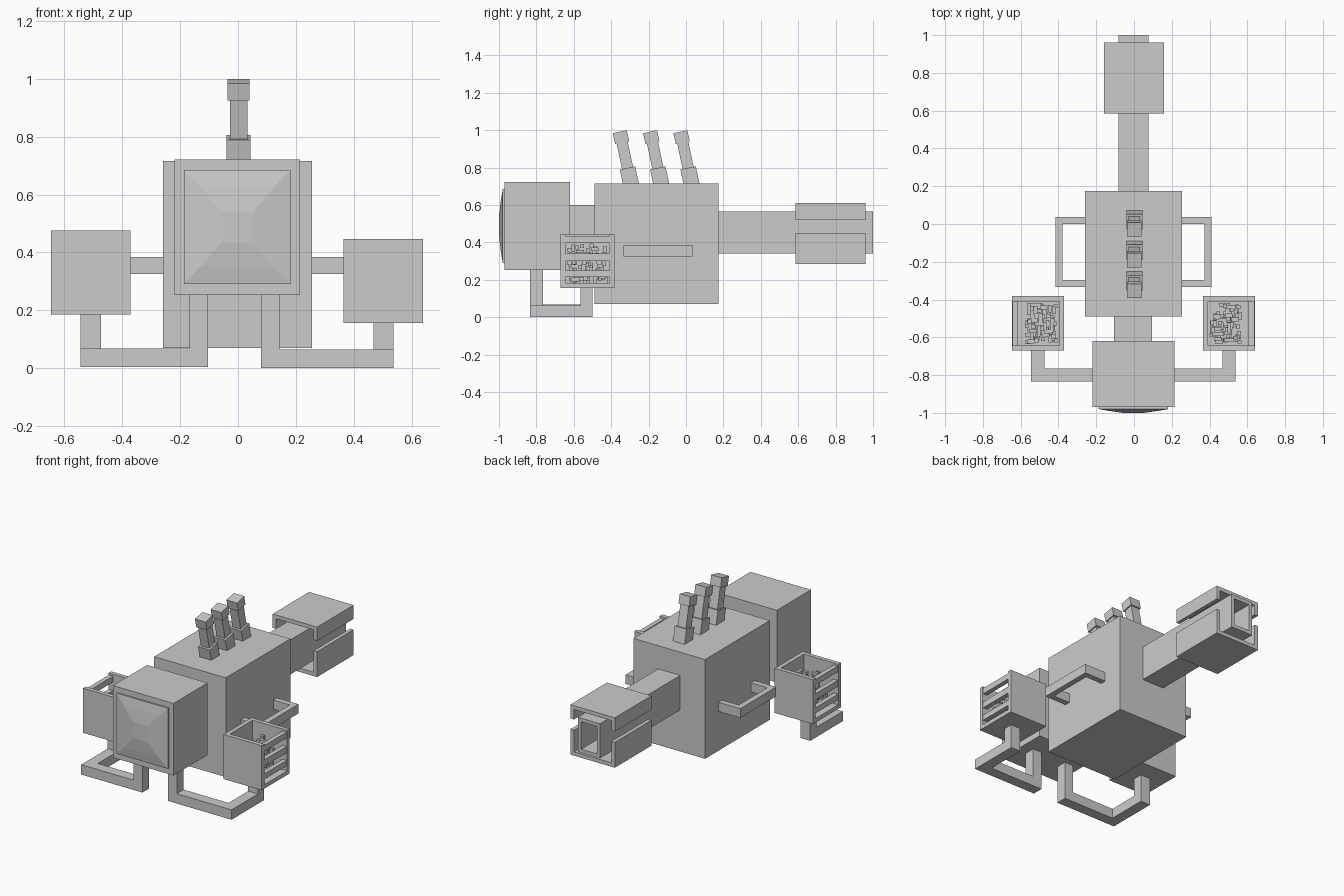
import bpy, bmesh, math, random
from mathutils import Vector, Matrix

if "Cube" in bpy.data.objects:
    bpy.data.objects.remove(bpy.data.objects["Cube"])

random.seed(4)
CX = -0.003  # symmetry plane

grey = bpy.data.materials.new("plain_grey")
grey.diffuse_color = (0.6, 0.6, 0.6, 1)
grey.use_nodes = True
grey.node_tree.nodes["Principled BSDF"].inputs["Base Color"].default_value = grey.diffuse_color


def finish(name, bm):
    bmesh.ops.recalc_face_normals(bm, faces=bm.faces)
    me = bpy.data.meshes.new(name)
    bm.to_mesh(me)
    bm.free()
    me.materials.append(grey)
    ob = bpy.data.objects.new(name, me)
    bpy.context.collection.objects.link(ob)
    return ob


def add_box(bm, x, y, z, matrix=Matrix()):
    """Box from (min, max) pairs."""
    lo, hi = Vector((x[0], y[0], z[0])), Vector((x[1], y[1], z[1]))
    m = matrix @ Matrix.Translation((lo + hi) / 2) @ Matrix.Diagonal((*(hi - lo), 1))
    return bmesh.ops.create_cube(bm, size=1, matrix=m)["verts"]


def boxes(name, items):
    bm = bmesh.new()
    for it in items:
        add_box(bm, *it)
    return finish(name, bm)


def bridge(bm, rings):
    """Join rings of vertices and cap both ends."""
    n = len(rings[0])
    for a, b in zip(rings, rings[1:]):
        for i in range(n):
            j = (i + 1) % n
            bm.faces.new((a[i], a[j], b[j], b[i]))
    bm.faces.new(rings[0])
    bm.faces.new(rings[-1])


def bent_bar(name, path, u, v):
    """Rectangular bar along a path with mitred corners."""
    pts = [Vector(p) for p in path]
    u, v = Vector(u), Vector(v)
    bm = bmesh.new()
    ring = [pts[0] + a * u + b * v for a, b in ((-1, -1), (1, -1), (1, 1), (-1, 1))]
    rings = [[bm.verts.new(c) for c in ring]]
    for i in range(1, len(pts)):
        d = (pts[i] - pts[i - 1]).normalized()
        m = d + (pts[i + 1] - pts[i]).normalized() if i + 1 < len(pts) else d
        ring = [c + d * ((pts[i] - c).dot(m) / d.dot(m)) for c in ring]
        rings.append([bm.verts.new(c) for c in ring])
    bridge(bm, rings)
    return finish(name, bm)


# Main masses
boxes("body", [((-0.26, 0.255), (-0.49, 0.175), (0.07, 0.716))])
boxes("head", [((-0.22, 0.215), (-0.97, -0.62), (0.253, 0.722))])
boxes("neck", [((-0.105, 0.095), (-0.63, -0.48), (0.38, 0.60))])

# Bulging face plate
bm = bmesh.new()
rings = []
for hx, hz, y in ((0.184, 0.197, -0.96), (0.184, 0.197, -0.98),
                  (0.127, 0.137, -0.99), (0.054, 0.054, -1.0)):
    rings.append([bm.verts.new((CX + sx * hx, y, 0.488 + sz * hz))
                  for sx, sz in ((-1, -1), (1, -1), (1, 1), (-1, 1))])
bridge(bm, rings)
finish("face_plate", bm)

# Hollow tail tube
bm = bmesh.new()
add_box(bm, (-0.081, 0.078), (0.17, 1.0), (0.34, 0.565))
end = max(bm.faces, key=lambda f: f.calc_center_median().y)
bmesh.ops.inset_region(bm, faces=[end], thickness=0.033)
ext = bmesh.ops.extrude_face_region(bm, geom=[end])
bmesh.ops.delete(bm, geom=[end], context="FACES")
bmesh.ops.translate(bm, vec=(0, -0.4, 0),
                    verts=[g for g in ext["geom"] if isinstance(g, bmesh.types.BMVert)])
finish("tail_tube", bm)

# Upper and lower channel covers around the tail
W, T = 0.16, 0.025


def channel(name, z_plate, z_lip):
    s = 1 if z_lip > z_plate else -1
    prof = [(-W, z_plate), (W, z_plate), (W, z_lip), (W - T, z_lip),
            (W - T, z_plate + s * T), (T - W, z_plate + s * T),
            (T - W, z_lip), (-W, z_lip)]
    bm = bmesh.new()
    bridge(bm, [[bm.verts.new((x, y, z)) for x, z in prof] for y in (0.585, 0.96)])
    finish(name, bm)


channel("upper_tail_cover", 0.61, 0.52)
channel("lower_tail_cover", 0.285, 0.45)

# Three tilted antennas on the back
for i in range(3):
    tilt = Matrix.Translation((0.002, -0.295 + 0.162 * i, 0.715)) @ Matrix.Rotation(math.radians(12), 4, "X")
    bm = bmesh.new()
    for h, z in ((0.042, (-0.012, 0.085)), (0.030, (0.08, 0.23)), (0.038, (0.223, 0.283))):
        add_box(bm, (-h, h), (-h, h), z, tilt)
    finish(f"antenna_{i + 1}", bm)

# Paired side parts: handle, arm and open crate
for side, s, crate_z, arm_z, inner, outer in (("left", -1, 0.186, 0.037, 0.133, 0.506),
                                              ("right", 1, 0.156, 0.032, 0.115, 0.506)):
    def X(a, b):
        return tuple(sorted((CX + s * a, CX + s * b)))

    # Side handle
    bent_bar(side + "_handle",
             [(CX + s * 0.24, 0.0175, 0.355), (CX + s * 0.3945, 0.0175, 0.355),
              (CX + s * 0.3945, -0.315, 0.355), (CX + s * 0.24, -0.315, 0.355)],
             (0, 0.0185, 0), (0, 0, 0.03))

    # Arm from under the head to the crate
    bent_bar(side + "_arm",
             [(CX + s * inner, -0.80, 0.27), (CX + s * inner, -0.80, arm_z),
              (CX + s * outer, -0.80, arm_z), (CX + s * outer, -0.532, arm_z),
              (CX + s * outer, -0.532, crate_z + 0.01)],
             (0.032, 0, 0), (0, 0.035, 0))

    # Crate with open top and slatted outer side
    y, z = (-0.67, -0.382), (crate_z, crate_z + 0.29)
    iy = (y[0] + 0.027, y[1] - 0.027)
    zf = crate_z + 0.026
    parts = [(X(0.368, 0.643), y, (crate_z, zf)),
             (X(0.368, 0.395), iy, (zf, z[1])),
             (X(0.368, 0.643), (y[0], iy[0]), (zf, z[1])),
             (X(0.368, 0.643), (iy[1], y[1]), (zf, z[1]))]
    for lo, hi in ((0.058, 0.094), (0.144, 0.185), (0.240, 0.278)):
        parts.append((X(0.610, 0.640), iy, (crate_z + lo, crate_z + hi)))
    boxes(side + "_crate", parts)

    # Jumbled contents of the crate
    bits = []
    for _ in range(70):
        size = [0.02, 0.02, 0.02]
        size[random.randrange(3)] = random.choice((0.04, 0.06))
        a = random.uniform(0.40, 0.575 - size[0])
        b = random.uniform(-0.635, -0.415 - size[1])
        c = zf + (0.215 - size[2]) * random.random() ** 1.6
        bits.append((X(a, a + size[0]), (b, b + size[1]), (c, c + size[2])))
    boxes(side + "_crate_contents", bits)
